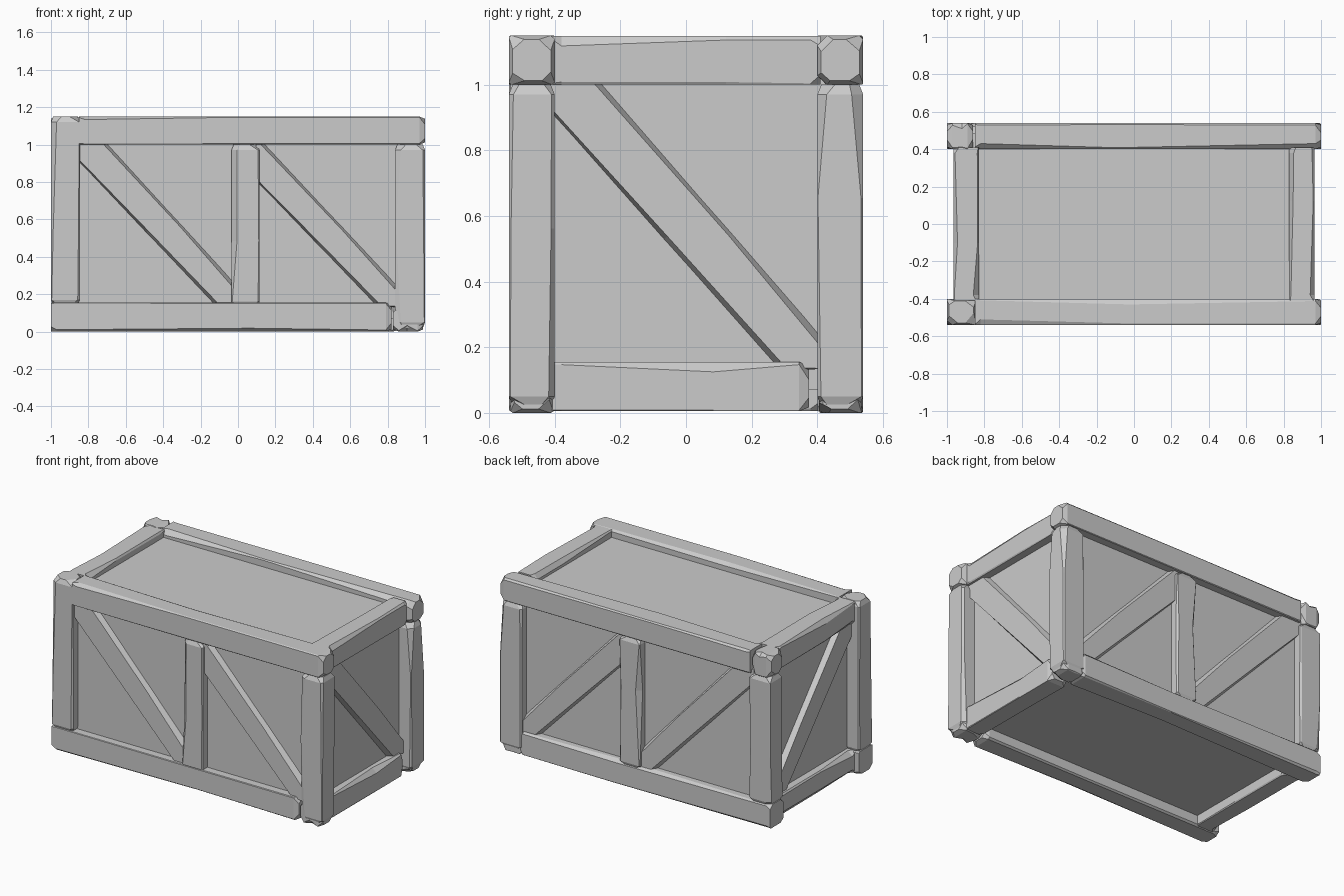
import bpy, bmesh, random
from mathutils import Vector

if "Cube" in bpy.data.objects:
    bpy.data.objects.remove(bpy.data.objects["Cube"])

rng = random.Random(7)


def finish(name, bm):
    bmesh.ops.recalc_face_normals(bm, faces=bm.faces)
    me = bpy.data.meshes.new(name)
    bm.to_mesh(me)
    bm.free()
    ob = bpy.data.objects.new(name, me)
    bpy.context.collection.objects.link(ob)
    return ob


# Rough-hewn timber: box lofted along an axis with uneven chamfered edges
def beam(name, axis, lo, hi, ends=(True, True)):
    a, u, v = axis, (axis + 1) % 3, (axis + 2) % 3
    length = hi[a] - lo[a]
    e = min(0.03, length * 0.25)
    mid = length * rng.uniform(0.35, 0.65)
    bm = bmesh.new()
    rings = []
    for i, s in enumerate((0, e, mid, length - e, length)):
        worn = (i == 0 and ends[0]) or (i == 4 and ends[1])
        ring = []
        for cu, cv in ((0, 0), (1, 0), (1, 1), (0, 1)):
            c = rng.uniform(0.025, 0.045) if worn else rng.choice((0.004, 0.008, 0.012, 0.03))
            k = c * rng.uniform(0.5, 1.2)
            inset = 0.012 if worn else 0
            pu = hi[u] - inset if cu else lo[u] + inset
            pv = hi[v] - inset if cv else lo[v] + inset
            su, sv = (-c if cu else c), (-k if cv else k)
            pair = [(pu, pv + sv), (pu + su, pv)]
            if cu != cv:
                pair.reverse()
            for qu, qv in pair:
                co = Vector((0, 0, 0))
                co[a], co[u], co[v] = lo[a] + s, qu, qv
                ring.append(bm.verts.new(co))
        rings.append(ring)
    for r0, r1 in zip(rings, rings[1:]):
        for i in range(8):
            j = (i + 1) % 8
            bm.faces.new((r0[i], r0[j], r1[j], r1[i]))
    bm.faces.new(rings[0])
    bm.faces.new(rings[-1])
    return finish(name, bm)


# Diagonal brace: polygon in the panel plane with sloped long edges
def brace(name, A, B, C, D, place, depth):
    A, B, C, D = (Vector(p) for p in (A, B, C, D))
    d = (B - A).normalized() * 0.04
    n = Vector((-d.y, d.x)).normalized()
    low = [A - d, (A + B) / 2, B + d]
    up = [D + d, C.lerp(D, 0.6), C - d]
    corner1 = Vector((D.x + 0.02, B.y - 0.02))
    corner2 = Vector((A.x - 0.02, C.y + 0.02))
    ins = (0.01, 0.017, 0.022)
    base = low + [corner1] + up + [corner2]
    top = ([p + n * w for p, w in zip(low, ins)] + [corner1]
           + [p - n * w for p, w in zip(up, (0.024, 0.014, 0.02))] + [corner2])
    bm = bmesh.new()
    b = [bm.verts.new(place(p.x, p.y, -0.01)) for p in base]
    t = [bm.verts.new(place(p.x, p.y, depth)) for p in top]
    bm.faces.new(b)
    bm.faces.new(t)
    for i in range(8):
        j = (i + 1) % 8
        bm.faces.new((b[i], b[j], t[j], t[i]))
    return finish(name, bm)


# Inner panels
PX, PY = 0.91, 0.485
bm = bmesh.new()
bmesh.ops.create_cube(bm, size=1)
for w in bm.verts:
    w.co = (w.co.x * 2 * PX, w.co.y * 2 * PY, 0.07 + (w.co.z + 0.5) * 1.03)
finish("inner_panels", bm)

# Long rails, posts and corner blocks on front and back
for side, y0, y1 in (("front", -0.54, -0.4), ("back", 0.4, 0.54)):
    front = side == "front"
    beam(side + "_top_rail", 0, (-0.85, y0, 1.0), (1, y1, 1.15), (False, True))
    beam(side + "_bottom_rail", 0, (-1, y0, 0), (0.82 if front else 0.86, y1, 0.155), (False, True))
    beam(side + "_bottom_block", 0, (0.83, y0 + 0.005, 0), (0.99, y1 - 0.005, 0.14 if front else 0.1))
    beam(side + "_right_post", 2, (0.84, y0, 0.02), (1, y1, 1.0))
    beam(side + "_left_post", 2, (-1, y0, 0.14), (-0.845, y1, 1.15 if front else 1.0))
    beam(side + "_centre_post", 2, (-0.035, y0, 0.13), (0.115, y1, 1.0))
    if not front:
        beam("back_top_block", 0, (-1, y0, 1.0), (-0.86, y1, 1.15))

    def place(u, v, w, s=-1 if front else 1):
        return (u, s * (PY + w), v)
    brace(side + "_left_brace", (-0.845, 0.9), (-0.14, 0.155), (-0.69, 1.0), (-0.035, 0.28), place, 0.035)
    brace(side + "_right_brace", (0.115, 0.785), (0.72, 0.155), (0.15, 1.0), (0.84, 0.26), place, 0.035)

# Short rails and braces on both ends
for side, s in (("left", -1), ("right", 1)):
    x0, x1 = sorted((s * 0.83, s * 0.965))
    beam(side + "_end_top_rail", 1, (x0, -0.41, 1.0), (x1, 0.41, 1.148), (False, False))
    beam(side + "_end_bottom_rail", 1, (x0, -0.41, 0.005), (x1, 0.375 if s > 0 else 0.41, 0.155), (False, s > 0))

    def place_end(u, v, w, s=s):
        return (s * (PX + w), u, v)
    brace(side + "_end_brace", (-0.4, 0.9), (0.26, 0.155), (-0.25, 1.0), (0.4, 0.25), place_end, 0.035)
